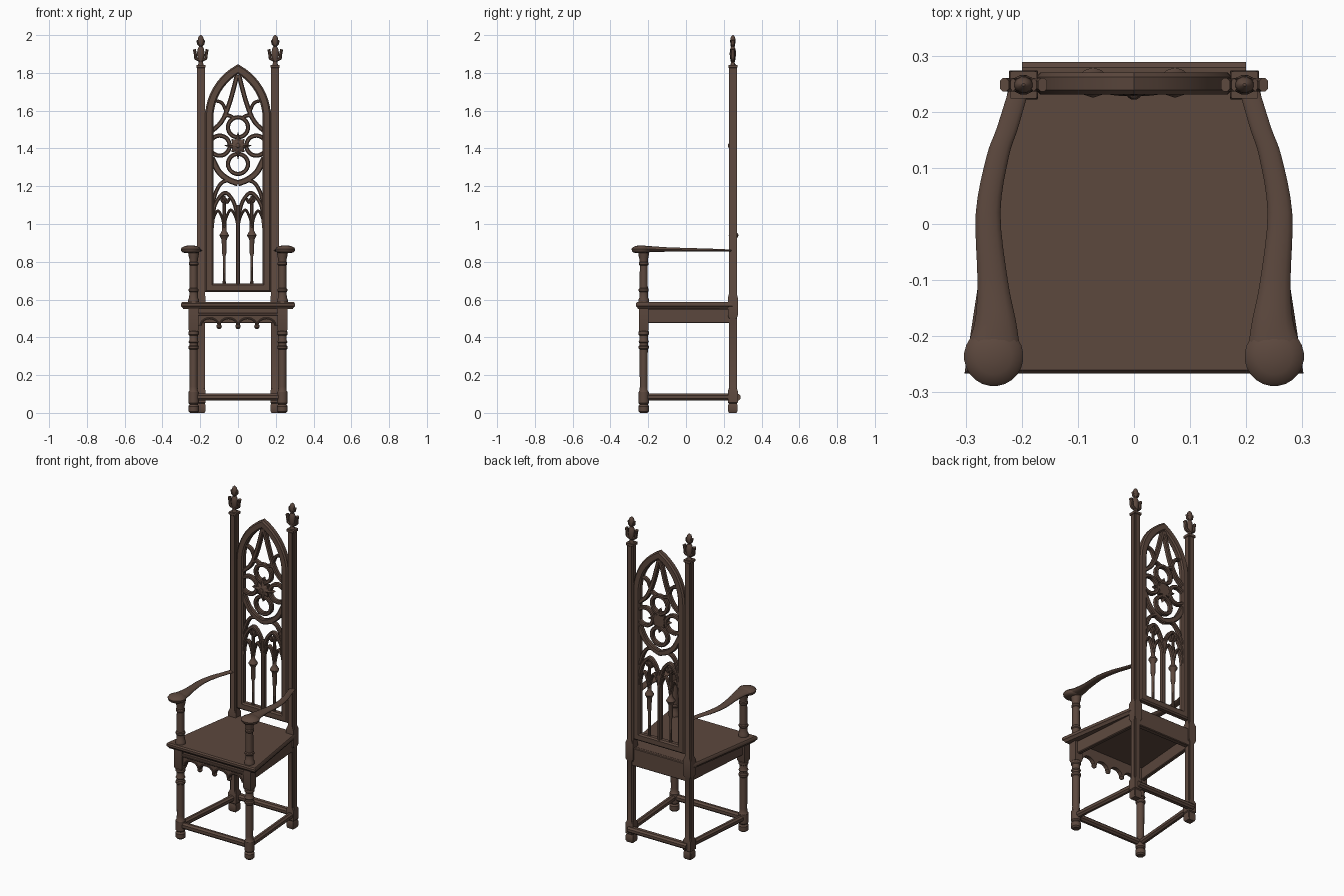
import bpy, bmesh, math
from mathutils import Vector

if "Cube" in bpy.data.objects:
    bpy.data.objects.remove(bpy.data.objects["Cube"])

wood = bpy.data.materials.new("dark walnut")
wood.diffuse_color = (0.108, 0.065, 0.048, 1)
wood.use_nodes = True
wood.node_tree.nodes["Principled BSDF"].inputs["Base Color"].default_value = wood.diffuse_color


def loft(name, rings, closed=False):
    """Skin a list of equal rings of 3D points; cap the ends when open."""
    bm = bmesh.new()
    vs = [[bm.verts.new(p) for p in r] for r in rings]
    n = len(vs[0])
    for i in range(len(vs) if closed else len(vs) - 1):
        a, b = vs[i], vs[(i + 1) % len(vs)]
        for j in range(n):
            bm.faces.new((a[j], a[(j + 1) % n], b[(j + 1) % n], b[j]))
    if not closed:
        bm.faces.new(vs[0][::-1])
        bm.faces.new(vs[-1])
    bmesh.ops.recalc_face_normals(bm, faces=bm.faces)
    me = bpy.data.meshes.new(name)
    bm.to_mesh(me)
    bm.free()
    me.materials.append(wood)
    ob = bpy.data.objects.new(name, me)
    bpy.context.collection.objects.link(ob)
    return ob


def lathe(name, x, y, prof, n=16, sx=1, sy=1):
    """Turned part from (z, radius) pairs."""
    t = [2 * math.pi * (k + .5) / n for k in range(n)]
    return loft(name, [[(x + r * sx * math.cos(a), y + r * sy * math.sin(a), z) for a in t] for z, r in prof])


def smooth(pts, n=6):
    """Catmull-Rom through the points."""
    p = [Vector(q) for q in pts]
    p = [2 * p[0] - p[1]] + p + [2 * p[-1] - p[-2]]
    out = []
    for i in range(1, len(p) - 2):
        a, b, c, d = p[i - 1:i + 3]
        for k in range(n):
            t = k / n
            out.append(.5 * (2 * b + (c - a) * t + (2 * a - 5 * b + 4 * c - d) * t * t
                             + (3 * b - a - 3 * c + d) * t ** 3))
    return out + [p[-2]]


def band(name, path, w, y0, y1, closed=False, ch=.005):
    """Chamfered bar following an (x, z) path in the plane of the back."""
    p = [Vector(q) for q in path]
    n, h = len(p), w / 2
    sec = [(-h, y1 - ch), (-h, y0 + ch), (ch - h, y0), (h - ch, y0),
           (h, y0 + ch), (h, y1 - ch), (h - ch, y1), (ch - h, y1)]
    rings = []
    for i in range(n):
        a = p[i - 1] if (i or closed) else None
        c = p[(i + 1) % n] if (i < n - 1 or closed) else None
        d1 = (p[i] - a).normalized() if a is not None else (c - p[i]).normalized()
        d2 = (c - p[i]).normalized() if c is not None else d1
        t = (d1 + d2).normalized()
        m = Vector((-t.y, t.x)) / max(t.dot(d1), .45)
        rings.append([(p[i].x + m.x * o, y, p[i].y + m.y * o) for o, y in sec])
    return loft(name, rings, closed)


def beam(name, a, b, w, z0, z1, ch=.004):
    """Straight chamfered rail between two plan points."""
    a, b = Vector(a), Vector(b)
    d = (b - a).normalized()
    m, h = Vector((-d.y, d.x)), w / 2
    sec = [(-h, z0 + ch), (ch - h, z0), (h - ch, z0), (h, z0 + ch),
           (h, z1 - ch), (h - ch, z1), (ch - h, z1), (-h, z1 - ch)]
    return loft(name, [[(q.x + m.x * o, q.y + m.y * o, z) for o, z in sec] for q in (a, b)])


def post(name, x, y, prof):
    """Square post with notched corners, from (z, half width, flat share)."""
    rings = []
    for z, a, f in prof:
        b = a * f
        q = [(a, -b), (a, b), (b, b), (b, a), (-b, a), (-b, b), (-a, b), (-a, -b), (-b, -b), (-b, -a), (b, -a), (b, -b)]
        rings.append([(x + u, y + v, z) for u, v in q])
    return loft(name, rings)


FX, FY, BX, BY = .235, -.224, .197, .248

# seat board with rounded edge
def plan(i, z):
    return [(-.302 + i, -.266 + i, z), (.302 - i, -.266 + i, z), (.224 - i, .245, z), (-.224 + i, .245, z)]
loft("seat", [plan(.012, .55), plan(.008, .558), plan(0, .565), plan(0, .578), plan(.006, .586)])

for s, side in ((-1, "left"), (1, "right")):
    # back posts
    post(side + "_back_post", s * BX, BY, [
        (0, .02, .9), (.01, .025, .9), (.04, .025, .9), (.05, .021, .9), (.055, .026, .95), (.115, .026, .95),
        (.13, .021, .66), (.5, .021, .66), (.515, .026, .95), (.61, .026, .95), (.63, .021, .66),
        (1.825, .021, .66), (1.828, .024, .95), (1.842, .024, .95)])
    # finials: turned core, crown of side leaves, bud
    x = s * BX
    lathe(side + "_finial", x, BY, [(1.84, .017), (1.855, .011), (1.87, .016), (1.9, .021), (1.925, .018),
          (1.94, .01), (1.95, .014), (1.965, .018), (1.98, .016), (1.992, .012), (2, .003)], 12, 1, .85)
    for k in (-1, 1):
        for z, r in ((1.865, 1), (1.94, .55)):
            leaf = smooth([(x, z), (x + k * .026 * r, z + .012), (x + k * .029 * r, z + .035 * r), (x + k * .034 * r, z + .06 * r)], 4)
            band(side + "_finial_leaf", leaf, .014 * r + .002, BY - .012, BY + .012)
    # front legs
    lathe(side + "_front_leg", s * FX, FY, [
        (0, .02), (.008, .028), (.035, .029), (.045, .022), (.052, .028), (.11, .028), (.118, .022), (.14, .021),
        (.335, .022), (.34, .027), (.352, .028), (.358, .023), (.37, .023), (.376, .028), (.385, .023),
        (.41, .023), (.415, .028), (.43, .028), (.435, .024), (.45, .024)])
    post(side + "_leg_block", s * FX, FY, [(.43, .022, .95), (.44, .026, .95), (.552, .026, .95)])
    # arm supports
    lathe(side + "_arm_support", s * FX, FY, [
        (.58, .029), (.6, .029), (.608, .024), (.64, .023), (.645, .027), (.655, .027), (.66, .022), (.78, .021),
        (.785, .026), (.795, .026), (.8, .022), (.815, .023), (.83, .027), (.852, .03)])
    # curved arms: centre x, y, half width, bottom, top
    keys = [(.205, .24, .018, .854, .865), (.226, .17, .019, .854, .868), (.243, .12, .02, .853, .87),
            (.26, .02, .022, .853, .873), (.252, -.1, .027, .853, .877), (.247, -.17, .036, .851, .882),
            (.25, -.215, .046, .849, .884)]
    rings = []
    cols = [smooth([(y, q) for y, q in [(k[1], k[j]) for k in keys]], 4) for j in (0, 2, 3, 4)]
    for cx, hw, lo, hi in zip(*cols):
        rings.append([(s * (cx.y + hw.y * math.cos(a)), cx.x, (lo.y + hi.y) / 2 + (hi.y - lo.y) / 2 * math.sin(a))
                      for a in [2 * math.pi * k / 14 for k in range(14)]])
    loft(side + "_arm", rings)
    lathe(side + "_arm_knob", s * .25, -.236, [(.846, .03), (.85, .044), (.858, .051), (.868, .053), (.876, .047),
          (.883, .032), (.887, .012)], 24)
    # side apron and stretcher
    beam(side + "_apron", (s * FX, FY), (s * BX, BY), .024, .475, .552)
    beam(side + "_stretcher", (s * FX, FY), (s * BX, BY), .034, .065, .102, .01)

# front and back rails
beam("front_stretcher", (-FX, FY), (FX, FY), .034, .065, .102, .01)
beam("back_stretcher", (-.2, .268), (.2, .268), .042, .065, .1, .01)
beam("back_seat_rail", (-BX, BY), (BX, BY), .032, .475, .585)
beam("front_apron_moulding", (-.215, FY - .014), (.215, FY - .014), .022, .515, .53)

# front apron with four scalloped arches
edge = [(-.215, .552), (.215, .552), (.215, .46)]
for k in range(4):
    cx = .15 - .1 * k
    for j in range(9):
        a = math.pi * j / 8
        edge.append((cx + .042 * math.cos(a), .462 + .034 * math.sin(a)))
edge.append((-.215, .46))
loft("front_apron", [[(x, y, z) for x, z in edge] for y in (FY - .013, FY + .01)])
for k in (-1, 0, 1):
    lathe("apron_pendant", k * .1, FY - .003, [(.47, .008), (.465, .013), (.455, .015), (.447, .01), (.443, .003)], 10)
for k in range(4):
    arc = [(.15 - .1 * k + .047 * math.cos(math.pi * j / 10), .463 + .038 * math.sin(math.pi * j / 10)) for j in range(11)]
    band("apron_arch_bead", arc, .01, FY - .019, FY, ch=.003)

# pointed frame of the back
A = math.acos(.145 / .2975)
right = [(-.145 + .2975 * math.cos(A * t / 10), 1.56 + .2975 * math.sin(A * t / 10)) for t in range(11)]
frame = [(-.1525, .663), (.1525, .663)] + right + [(-x, z) for x, z in right[-2::-1]]
band("back_frame", frame, .045, .231, .27, True, .008)
for s in (-1, 1):   # strips joining frame to posts
    band("frame_side_fillet", [(s * .173, .645), (s * .173, 1.6)], .014, .24, .262)

# tracery: quatrefoil of four rings
T0, T1, CZ = .238, .266, 1.415
for k in range(4):
    a = k * math.pi / 2
    cx, cz = .097 * math.cos(a), CZ + .097 * math.sin(a)
    ring = [(cx + .053 * math.cos(math.pi * j / 14), cz + .053 * math.sin(math.pi * j / 14)) for j in range(28)]
    band("quatrefoil_ring", ring, .022, T0, T1, True)

# four-petalled flower boss in the middle
star = [(r * math.cos(k * math.pi / 8), CZ + r * math.sin(k * math.pi / 8))
        for k, r in enumerate((.074, .034, .05, .034) * 4)]
loft("flower_boss", [[(x * f, y, CZ + (z - CZ) * f) for x, z in star] for y, f in ((.264, 1), (.24, 1), (.23, .55), (.228, .3))])
lathe("flower_centre", 0, .236, [(CZ - .016, .004), (CZ - .01, .012), (CZ, .015), (CZ + .01, .012), (CZ + .016, .004)], 12)

# flowing bars, mirrored: (path, width)
bars = [
    ([(.14, 1.49), (.085, 1.545), (.045, 1.64), (.004, 1.79)], .024),      # upper dagger
    ([(.02, 1.56), (.05, 1.575), (.07, 1.57)], .02),
    ([(.06, 1.59), (.085, 1.64), (.125, 1.655)], .018),
    ([(.14, 1.35), (.1, 1.275), (.05, 1.235), (0, 1.215)], .032),          # lower bowl
    ([(.02, 1.23), (.075, 1.225), (.11, 1.185), (.135, 1.11)], .02),
    ([(.135, 1.04), (.118, 1.11), (.07, 1.165), (.025, 1.12), (0, 1.03)], .02),   # large arches
    ([(.09, 1.14), (.08, 1.12), (.07, 1.135), (.058, 1.115), (.045, 1.135)], .016),
    ([(0, .98), (.012, 1.035), (.038, 1.075), (.062, 1.035), (.073, .98)], .014),  # lancets
    ([(.073, .98), (.085, 1.035), (.106, 1.07), (.128, 1.035), (.135, .98)], .014)]
for s in (-1, 1):
    for path, w in bars:
        band("tracery_bar", smooth([(s * x, z) for x, z in path]), w, T0, T1)
    # slim turned mullions with a bulb
    lathe("side_mullion", s * .073, .252, [(.675, .011), (.7, .008), (.83, .008), (.85, .013), (.915, .014), (.925, .018),
          (.94, .027), (.955, .018), (.965, .012), (1.04, .011), (1.15, .008)], 10)
band("centre_mullion", [(0, .675), (0, 1.1)], .022, T0 - .003, T1)

# smooth shading with crisp edges
for o in bpy.data.objects:
    o.select_set(True)
    bpy.context.view_layer.objects.active = o
bpy.ops.object.shade_smooth_by_angle(angle=math.radians(35))
